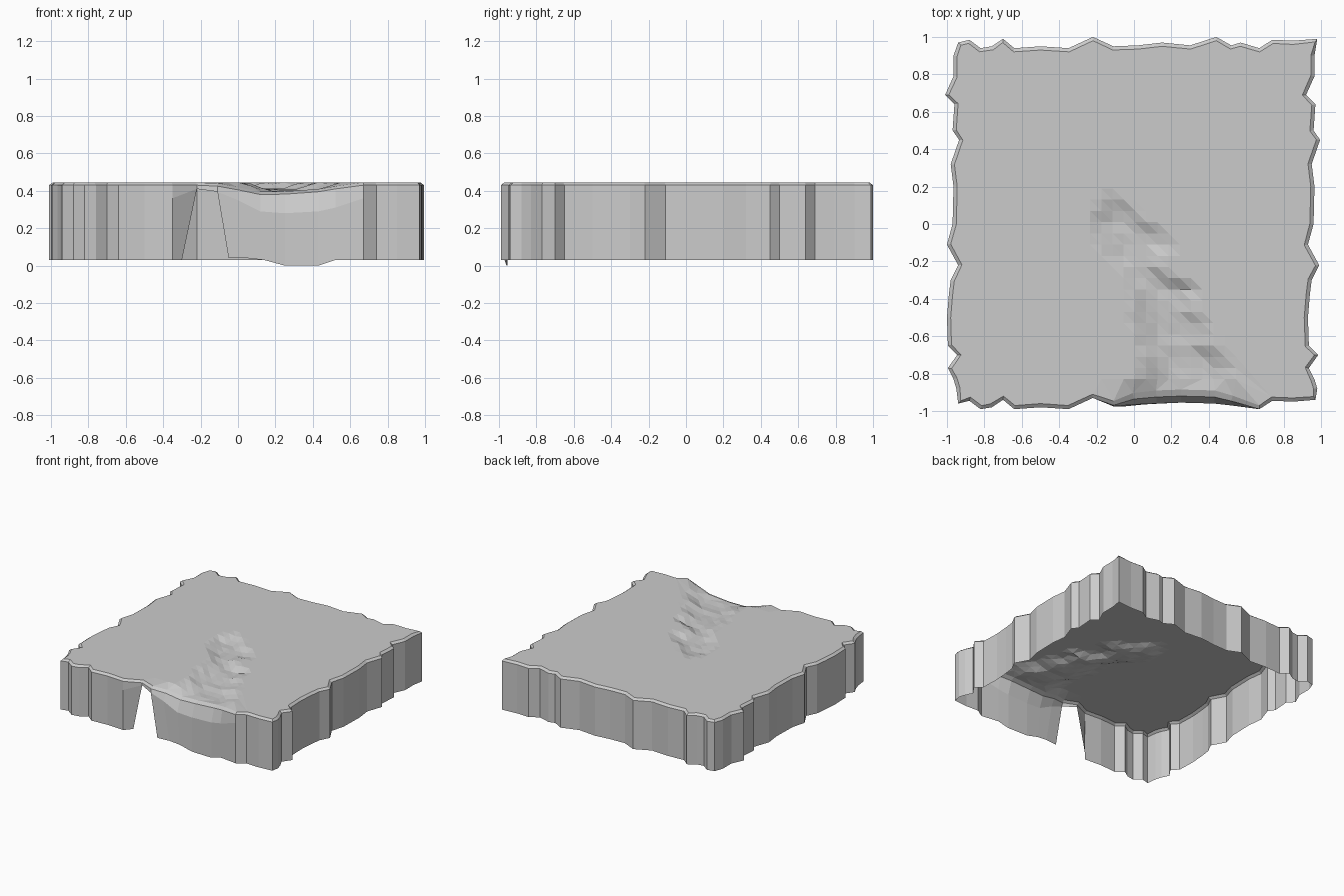
import bpy, bmesh, math, random
from mathutils import Vector
from mathutils.geometry import delaunay_2d_cdt

if "Cube" in bpy.data.objects:
    bpy.data.objects.remove(bpy.data.objects["Cube"])

random.seed(4)
TOP, RIM, FOOT, SHIFT = 0.445, 0.43, 0.03, 1.93

# Tileable edge profiles: the back edge repeats at the front, the right edge at the left
back = [(-0.94, .97), (-0.88, .985), (-0.82, .94), (-0.76, .95), (-0.70, .99), (-0.64, .94),
        (-0.5, .95), (-0.35, .94), (-0.22, 1.0), (-0.11, .95), (0.02, .955), (0.15, .97),
        (0.3, .955), (0.44, 1.0), (0.52, .955), (0.57, .97), (0.67, .94), (0.74, .985), (0.85, .98)]
right = [(0.96, -.86), (0.98, -.88), (0.935, -.77), (0.985, -.70), (0.935, -.65), (0.93, -.5),
         (0.94, -.38), (0.95, -.3), (0.99, -.22), (0.93, -.11), (0.96, 0), (0.965, .2),
         (0.95, .32), (0.995, .45), (0.96, .5), (0.97, .64), (0.92, .69), (0.965, .79), (0.965, .9)]
right[0], right[1] = (0.98, -.88), (0.965, -.83)

# Washed-out part of the front wall: x, y, rim z, band z, foot x, foot z
washout = [(-0.22, -.93, .43, .41, -.30, .03), (-0.11, -.975, .425, .395, -.05, .04),
           (0.0, -.965, .405, .35, .05, .04), (0.12, -.96, .38, .29, .14, .03),
           (0.25, -.955, .382, .28, .25, 0), (0.43, -.96, .395, .29, .43, 0),
           (0.52, -.97, .41, .31, .52, .03), (0.67, -.99, .43, .36, .67, .03)]

# Each outline station: (rim, band, foot, extra inset)
def plain(x, y):
    return [Vector((x, y, RIM)), Vector((x, y, 0.36)), Vector((x, y, FOOT)), 0.0]

def washed(p):
    x, y, rz, bz, fx, fz = p
    k = min(1, (RIM - rz) / 0.03)
    return [Vector((x, y + .035 * k, rz)), Vector((x, y, bz)), Vector((fx, y, fz)), .015 * k]

stations = [plain(x, y - SHIFT) for x, y in back if x < -0.3]
notch = len(stations)
stations += [washed(p) for p in washout]
stations += [plain(x, y - SHIFT) for x, y in back if x > 0.7]
stations += [plain(0.97, -.94)] + [plain(x, y) for x, y in right] + [plain(0.98, .99)]
stations += [plain(x, y) for x, y in reversed(back)]
stations += [plain(x - SHIFT, y) for x, y in reversed(right)]
n = len(stations)

# Bevelled rim: shrink the outline along its local normal
inset = []
for i, s in enumerate(stations):
    t = (stations[(i + 1) % n][0] - stations[i - 1][0]).to_2d().normalized()
    d = 0.02 + s[3]
    inset.append(Vector((s[0].x - t.y * d, s[0].y + t.x * d, s[0].z + TOP - RIM)))

# Gully: y, left edge, right edge, depth
gully = [(.13, -.17, -.05, .01), (.07, -.19, .01, .025), (-.02, -.24, .08, .03),
         (-.08, -.2, .25, .03), (-.16, -.16, .14, .03), (-.26, -.06, .14, .025),
         (-.35, 0, .36, .035), (-.46, 0, .32, .035), (-.56, 0, .44, .042),
         (-.66, .02, .42, .04), (-.74, .05, .56, .045), (-.9, -.03, .55, .05)]

def depth(x, y):
    for a, b in zip(gully, gully[1:]):
        if b[0] <= y <= a[0]:
            f = (a[0] - y) / (a[0] - b[0])
            l, r, d = (a[k] + f * (b[k] - a[k]) for k in (1, 2, 3))
            t = min(x - l, r - x) / (r - l)
            return 0 if t <= 0 else d * min(1, 3.5 * t) + random.uniform(-.004, .004)
    return 0

grid = []
for j in range(18):
    for i in range(15):
        x, y = -0.295 + .06 * i, 0.19 - .06 * j
        if y > -0.86:
            grid.append(Vector((x, y, TOP - max(0, depth(x, y)))))

# Top surface fills the rim and carries the gully grid
bm = bmesh.new()
pts = inset + grid
loop = [(i, (i + 1) % n) for i in range(n)]
flat, _, faces, origins, _, _ = delaunay_2d_cdt([p.to_2d() for p in pts], loop, [], 1, 1e-5)
zs = [pts[o[0]].z if o else TOP for o in origins]
tv = [bm.verts.new((p.x, p.y, z)) for p, z in zip(flat, zs)]
for f in faces:
    bm.faces.new([tv[k] for k in f])
bmesh.ops.join_triangles(bm, faces=bm.faces[:], angle_face_threshold=.6, angle_shape_threshold=.6)

# Rim and open-bottomed walls, leaving the notch out
cols = [[bm.verts.new(c) for c in [inset[i]] + s[:3]] for i, s in enumerate(stations)]
for i in range(n):
    a, b = cols[i], cols[(i + 1) % n]
    for k in range(2 if i == notch else 3):
        bm.faces.new([a[k], a[k + 1], b[k + 1], b[k]])
bmesh.ops.remove_doubles(bm, verts=bm.verts[:], dist=1e-4)
bmesh.ops.dissolve_limit(bm, angle_limit=math.radians(.3), verts=bm.verts[:], edges=bm.edges[:])
bmesh.ops.recalc_face_normals(bm, faces=bm.faces[:])

mesh = bpy.data.meshes.new("ground_tile")
bm.to_mesh(mesh)
bm.free()
bpy.context.collection.objects.link(bpy.data.objects.new("ground_tile", mesh))
